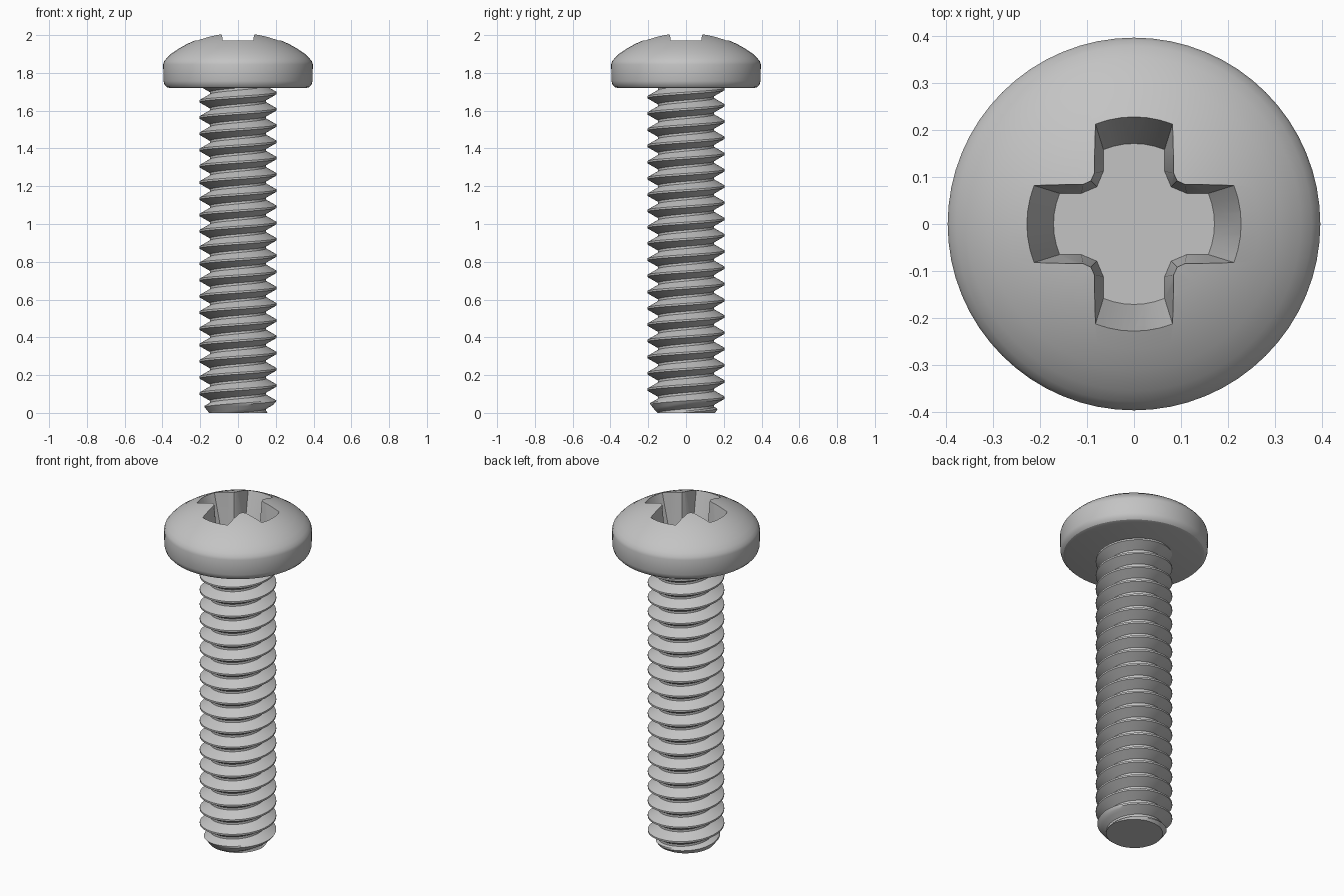
import bpy, bmesh, math
from mathutils import Matrix, Vector

if "Cube" in bpy.data.objects:
    bpy.data.objects.remove(bpy.data.objects["Cube"], do_unlink=True)

steel = bpy.data.materials.new("light_grey_steel")
GREY = (0.55, 0.55, 0.55, 1)
steel.use_nodes = True
steel.diffuse_color = GREY
steel.node_tree.nodes["Principled BSDF"].inputs["Base Color"].default_value = GREY


def make_object(name, bm):
    bmesh.ops.recalc_face_normals(bm, faces=bm.faces[:])
    mesh = bpy.data.meshes.new(name)
    bm.to_mesh(mesh)
    bm.free()
    mesh.materials.append(steel)
    obj = bpy.data.objects.new(name, mesh)
    bpy.context.collection.objects.link(obj)
    return obj


def activate(obj):
    bpy.ops.object.select_all(action='DESELECT')
    obj.select_set(True)
    bpy.context.view_layer.objects.active = obj


HEAD_BASE = 1.72


# Pan head: turned profile with a small lower fillet and a domed top
def build_head():
    apex, dome_r = 2.017, 0.6
    profile = [(0, HEAD_BASE), (0.362, HEAD_BASE), (0.378, 1.725), (0.389, 1.737),
               (0.395, 1.757), (0.396, 1.845), (0.391, 1.861), (0.378, 1.878)]
    for i in range(9):
        r = 0.355 * (1 - i / 8)
        profile.append((r, apex - dome_r + math.sqrt(dome_r ** 2 - r ** 2)))
    bm = bmesh.new()
    verts = [bm.verts.new((r, 0, z)) for r, z in profile]
    edges = [bm.edges.new(pair) for pair in zip(verts, verts[1:])]
    bmesh.ops.spin(bm, geom=verts + edges, axis=(0, 0, 1), cent=(0, 0, 0),
                   angle=math.tau, steps=64)
    bmesh.ops.remove_doubles(bm, verts=bm.verts[:], dist=0.0001)
    return make_object("pan_head", bm)


# Cross recess outline: four arms with arced ends and eased inner corners
def cross_outline(half_width, start, corner, reach):
    points = []
    tip = math.asin(half_width / reach)
    for quarter in range(4):
        turn = Matrix.Rotation(quarter * math.pi / 2, 2)
        arm = [(start, -half_width)]
        for i in range(7):
            a = tip * (i / 3 - 1)
            arm.append((reach * math.cos(a), reach * math.sin(a)))
        arm += [(start, half_width), (corner, corner)]
        points += [turn @ Vector(p) for p in arm]
    return points


def build_recess_cutter():
    floor = cross_outline(0.065, 0.112, 0.079, 0.171)
    upper = cross_outline(0.082, 0.108, 0.090, 0.228)
    stretch = 1.3
    floor_z, rim_z = 1.78, 1.973
    bm = bmesh.new()
    low = [bm.verts.new((p.x, p.y, floor_z)) for p in floor]
    high = []
    for p, q in zip(floor, upper):
        s = p.lerp(q, stretch)
        high.append(bm.verts.new((s.x, s.y, floor_z + (rim_z - floor_z) * stretch)))
    n = len(low)
    for i in range(n):
        j = (i + 1) % n
        bm.faces.new((low[i], low[j], high[j], high[i]))
    bm.faces.new(low)
    bm.faces.new(high)
    return make_object("recess_cutter", bm)


# Threaded shank: right-handed helical sweep of a trapezoid tooth
def build_shank():
    pitch, steps, turns = 0.086, 64, 25
    crest_r, root_r, phase = 0.205, 0.149, 0.059
    crest, root = 0.005, 0.006
    tooth = [(-crest, crest_r), (crest, crest_r)]
    for i in range(5):
        t = i / 4
        if i:
            tooth.append((crest + (pitch / 2 - root - crest) * t,
                          crest_r + (root_r - crest_r) * t))
    for i in range(4):
        t = i / 4
        tooth.append((pitch / 2 + root + (pitch / 2 - root - crest) * t,
                      root_r + (crest_r - root_r) * t))
    bm = bmesh.new()
    columns = []
    for i in range(steps * turns + 1):
        a = math.tau * i / steps
        column = []
        for dz, r in tooth:
            z = phase + pitch * (i / steps - 3) + dz
            r = min(r, 0.153 + 0.8 * max(z, 0))      # chamfered tip
            column.append(bm.verts.new((r * math.cos(a), r * math.sin(a), z)))
        columns.append(column)
    for i in range(steps * (turns - 1)):
        here = columns[i] + [columns[i + steps][0]]
        ahead = columns[i + 1] + [columns[i + 1 + steps][0]]
        for k in range(len(tooth)):
            bm.faces.new((here[k], ahead[k], ahead[k + 1], here[k + 1]))
    # Trim both ends flat and cap them
    for z, up in ((0, -1), (HEAD_BASE + 0.015, 1)):
        bmesh.ops.bisect_plane(bm, geom=bm.verts[:] + bm.edges[:] + bm.faces[:],
                               plane_co=(0, 0, z), plane_no=(0, 0, up), clear_outer=True)
    loose = [v for v in bm.verts if not v.link_faces]
    bmesh.ops.delete(bm, geom=loose, context='VERTS')
    bmesh.ops.holes_fill(bm, edges=[e for e in bm.edges if e.is_boundary], sides=0)
    return make_object("threaded_shank", bm)


head = build_head()
cutter = build_recess_cutter()
cutter.hide_render = True
cut = head.modifiers.new("cross_recess", 'BOOLEAN')
cut.operation = 'DIFFERENCE'
cut.solver = 'EXACT'
cut.object = cutter
activate(head)
bpy.ops.object.modifier_apply(modifier=cut.name)
bpy.data.objects.remove(cutter, do_unlink=True)

for part in (head, build_shank()):
    activate(part)
    bpy.ops.object.shade_smooth_by_angle(angle=math.radians(30))
